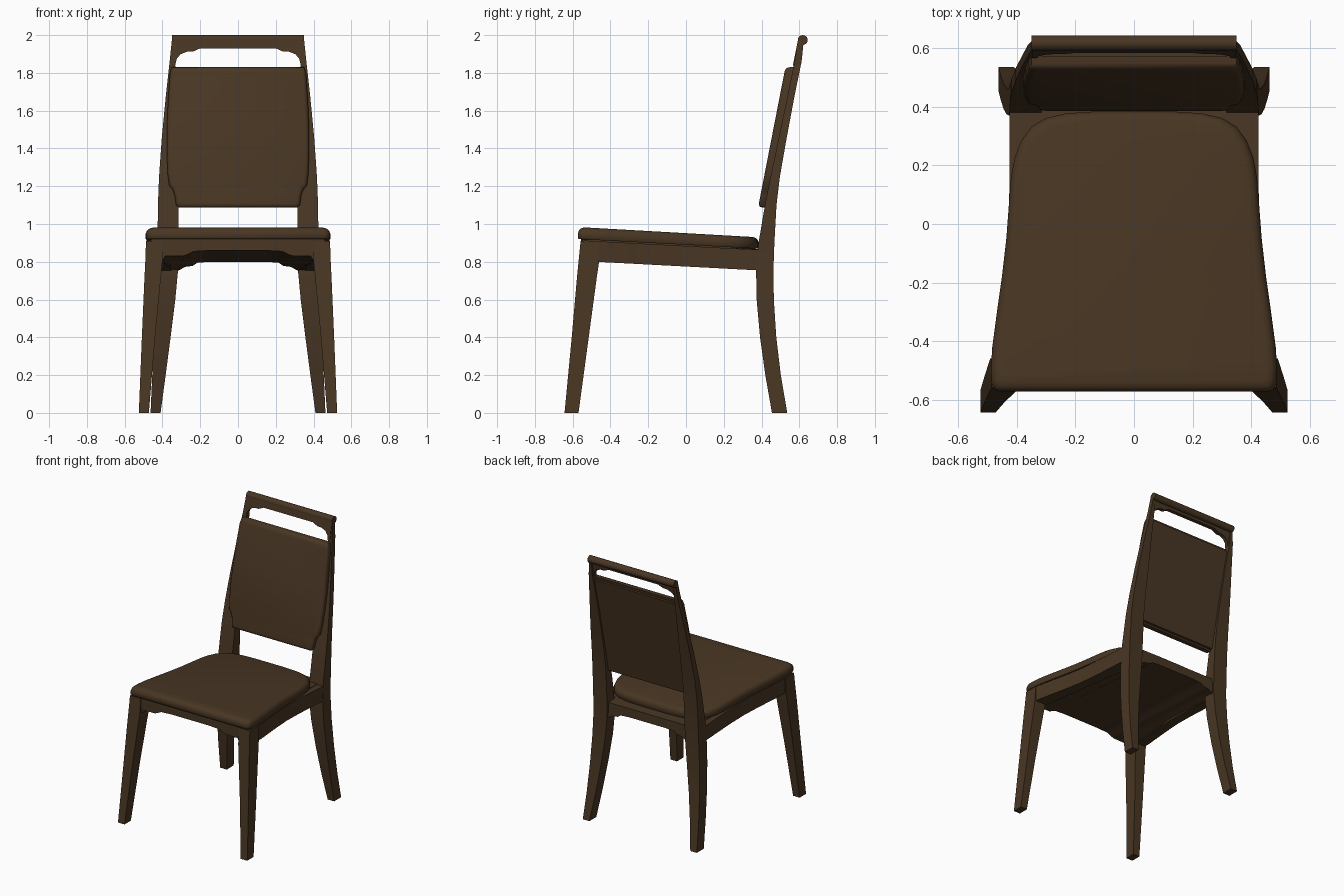
import bpy, bmesh, math

if "Cube" in bpy.data.objects:
    bpy.data.objects.remove(bpy.data.objects["Cube"])

wood = bpy.data.materials.new("dark brown")
wood.diffuse_color = (0.066, 0.037, 0.017, 1)
wood.use_nodes = True
wood.node_tree.nodes["Principled BSDF"].inputs["Base Color"].default_value = wood.diffuse_color


def loops_object(name, loops, mirror=False, angle=35):
    """Skin a stack of equal-length point loops and cap both ends."""
    bm = bmesh.new()
    rings = [[bm.verts.new(p) for p in loop] for loop in loops]
    n = len(rings[0])
    for a, b in zip(rings, rings[1:]):
        for i in range(n):
            j = (i + 1) % n
            bm.faces.new((a[i], a[j], b[j], b[i]))
    bm.faces.new(rings[0][::-1])
    bm.faces.new(rings[-1])
    bmesh.ops.recalc_face_normals(bm, faces=bm.faces)
    me = bpy.data.meshes.new(name)
    bm.to_mesh(me)
    bm.free()
    me.materials.append(wood)
    ob = bpy.data.objects.new(name, me)
    bpy.context.collection.objects.link(ob)
    if mirror:
        ob.modifiers.new("Mirror", 'MIRROR').use_clip = False
    bpy.ops.object.select_all(action='DESELECT')
    ob.select_set(True)
    bpy.context.view_layer.objects.active = ob
    bpy.ops.object.shade_smooth_by_angle(angle=math.radians(angle))
    return ob


def post(name, sections):
    """Mirrored leg from (z, x0, x1, y0, y1) sections."""
    loops = [[(x0, y0, z), (x1, y0, z), (x1, y1, z), (x0, y1, z)]
             for z, x0, x1, y0, y1 in sections]
    return loops_object(name, loops, mirror=True)


def both(half):
    """Right half outline plus its mirror image."""
    return half + [(-x, v) for x, v in reversed(half)]


def tilt(y):
    return -0.053 * (y + 0.57)


# Legs
post("front_leg", [(0, .472, .525, -.643, -.569), (.4, .439, .509, -.605, -.515),
                   (.72, .408, .495, -.577, -.472), (.80, .40, .491, -.569, -.46),
                   (.91, .40, .487, -.558, -.46)])
post("rear_leg", [(0, .41, .463, .455, .536), (.2, .383, .454, .420, .502),
                  (.4, .357, .445, .392, .478), (.6, .332, .435, .374, .465),
                  (.76, .317, .428, .371, .463), (.9, .315, .426, .384, .468),
                  (1.1, .315, .424, .418, .479), (1.25, .316, .418, .448, .497),
                  (1.45, .319, .404, .490, .532), (1.68, .326, .382, .538, .575),
                  (1.86, .333, .362, .575, .612), (1.985, .333, .349, .595, .625)])

# Top rail with shaped lower edge and rolled top
low = [(.349, 1.84), (.333, 1.84), (.324, 1.875), (.305, 1.898), (.27, 1.912),
       (.24, 1.912), (.20, 1.93)]
rail = both([(.347, 1.985)] + low)
loops_object("top_rail", [[(x, y + .2 * (z - 1.95), z) for x, z in rail] for y in (.588, .616)])
loops_object("top_roll", [[(x, .618 + .026 * math.cos(a), 1.974 + .026 * math.sin(a))
                           for a in [i * math.tau / 20 for i in range(20)]] for x in (-.35, .35)])

# Back cushion and rear panel
pad = [(.315, 1.088), (.328, 1.10), (.335, 1.15), (.345, 1.18), (.365, 1.205), (.372, 1.26),
       (.377, 1.38), (.377, 1.5), (.37, 1.66), (.36, 1.80), (.35, 1.83)]


def back_loop(half, depth, inset):
    out = []
    for x, z in both(half):
        x *= 1 - inset / .37
        z = 1.46 + (z - 1.46) * (1 - inset / .37)
        out.append((x, .384 + .195 * (z - 1.1) + depth, z))
    return out


loops_object("back_cushion", [back_loop(pad, d, i) for d, i in
             [(0, .02), (.004, .009), (.012, .002), (.022, 0), (.048, 0)]], angle=50)
loops_object("back_panel", [back_loop([(.325, 1.10), (.335, 1.81)], d, 0) for d in (.04, .066)])

# Seat cushion and the thin joint below it
seat = [(.46, -.572), (.477, -.565), (.486, -.545), (.489, -.50), (.484, -.42), (.468, -.30),
        (.451, -.18), (.436, -.05), (.427, .07), (.42, .16), (.408, .225), (.385, .285),
        (.35, .332), (.30, .362), (.23, .378), (.12, .385)]


def seat_loop(z, inset):
    return [(x * (1 - inset / .45), -.09 + (y + .09) * (1 - inset / .47),
             z + tilt(y)) for x, y in both(seat)]


loops_object("seat_cushion", [seat_loop(z, i) for z, i in
             [(.92, .004), (.926, 0), (.952, 0), (.968, .006), (.977, .016), (.982, .032)]], angle=50)
loops_object("seat_joint", [seat_loop(z, .016) for z in (.905, .93)])

# Seat frame: curved side rails and a solid base with shaped lower edges
side = [(-.54, .486), (-.42, .481), (-.30, .464), (-.18, .447), (-.05, .432), (.1, .426), (.42, .425)]
loops_object("side_rail", [[(x - .07, y, .805 + tilt(y)), (x, y, .805 + tilt(y)),
                            (x, y, .914 + tilt(y)), (x - .07, y, .914 + tilt(y))]
                           for y, x in side], mirror=True)
front = both([(.44, .913), (.44, .805), (.40, .805), (.385, .83), (.285, .832), (.265, .84),
              (.235, .855), (.15, .86)])
rear = both([(.37, .864), (.37, .752), (.345, .752), (.315, .753), (.28, .773), (.24, .778),
             (.215, .795), (.15, .80)])
loops_object("seat_base", [[(x, y, z) for x, z in prof] for y, prof in ((-.556, front), (.45, rear))])
